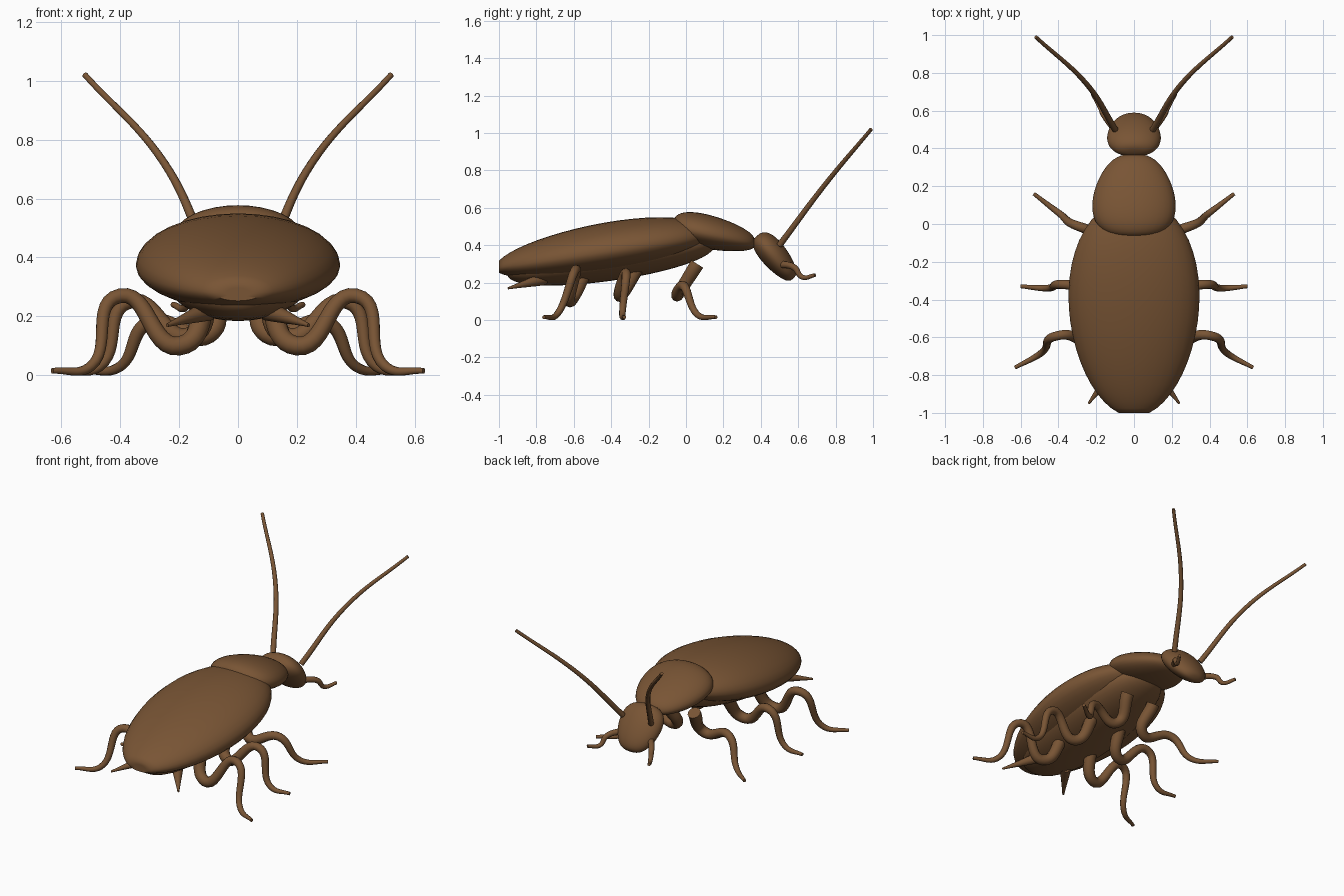
import bpy, bmesh, math
from mathutils import Matrix

cube = bpy.data.objects.get("Cube")
if cube:
    bpy.data.objects.remove(cube, do_unlink=True)

# Single brown shell colour
brown = bpy.data.materials.new("chestnut_brown")
brown.use_nodes = True
colour = (0.19, 0.09, 0.035, 1)
brown.diffuse_color = colour
brown.node_tree.nodes["Principled BSDF"].inputs["Base Color"].default_value = colour


def make_active(ob):
    bpy.ops.object.select_all(action='DESELECT')
    ob.select_set(True)
    bpy.context.view_layer.objects.active = ob


def add_object(name, data):
    data.materials.append(brown)
    ob = bpy.data.objects.new(name, data)
    bpy.context.collection.objects.link(ob)
    make_active(ob)
    return ob


def shell(name, centre, length, width, above, below, slope=0, taper=0, blunt=0.5, tilt=0):
    """Egg along y: half sizes, sloping midline, narrowing front, blunt or pointed ends."""
    bm = bmesh.new()
    bmesh.ops.create_uvsphere(bm, u_segments=32, v_segments=24, radius=1,
                              matrix=Matrix.Rotation(math.pi / 2, 4, 'X'))
    for v in bm.verts:
        x, t, z = v.co
        swell = max(1 - t * t, 0.001) ** (blunt - 0.5) * (1 - taper * t)
        height = above if z > 0 else below
        y = t * length
        v.co = (x * swell * width, y, z * swell * height + slope * y)
    bm.transform(Matrix.Translation(centre) @ Matrix.Rotation(math.radians(tilt), 4, 'X'))
    # Tail tip is cut off flat
    for v in bm.verts:
        v.co.y = max(v.co.y, -1)
    bmesh.ops.recalc_face_normals(bm, faces=bm.faces)
    mesh = bpy.data.meshes.new(name)
    bm.to_mesh(mesh)
    bm.free()
    add_object(name, mesh)
    bpy.ops.object.shade_smooth_by_angle(angle=math.radians(50))


def tube_pair(name, points, thick, thin):
    """Smooth tapering tube through the points, built on both sides."""
    for side, sign in (("left", 1), ("right", -1)):
        curve = bpy.data.curves.new(name, 'CURVE')
        curve.dimensions = '3D'
        curve.bevel_depth = 1
        curve.bevel_resolution = 3
        curve.use_fill_caps = True
        spline = curve.splines.new('BEZIER')
        last = len(points) - 1
        spline.bezier_points.add(last)
        for i, (x, y, z) in enumerate(points):
            p = spline.bezier_points[i]
            p.co = (sign * x, y, z)
            p.radius = thick + (thin - thick) * i / last
            p.handle_left_type = p.handle_right_type = 'AUTO'
        add_object(side + "_" + name, curve)
        bpy.ops.object.convert(target='MESH')
        bpy.ops.object.shade_smooth_by_angle(angle=math.radians(50))


def leg_pair(name, y, out, low, knee, sweep):
    """Leg dipping from the hip, rising to the knee and sweeping out to a flat foot."""
    tube_pair(name, [
        (0.1, y + 0.1, 0.3),
        (out, y, low),
        (out + 0.2, y + 0.03, knee),
        (out + 0.3, y + sweep / 2, 0.03),
        (out + 0.43, y + sweep, 0.015)], thick=0.04, thin=0.01)


# Body
shell("wing_case", (0, -0.44, 0.365), length=0.58, width=0.345, above=0.155, below=0.12,
      slope=0.15, taper=-0.1)
shell("belly", (0, -0.4, 0.34), length=0.56, width=0.25, above=0.1, below=0.13,
      slope=0.14, blunt=0.4)
shell("thorax_shield", (0, 0.15, 0.455), length=0.22, width=0.215, above=0.1, below=0.08,
      slope=-0.2, taper=0.2, blunt=0.35)
shell("head", (0, 0.475, 0.335), length=0.15, width=0.14, above=0.075, below=0.065,
      taper=0.15, blunt=0.35, tilt=-50)

# Feelers, mouth palps and tail spikes
tube_pair("antenna", [(0.1, 0.5, 0.4), (0.25, 0.74, 0.72), (0.52, 0.99, 1.02)],
          thick=0.017, thin=0.01)
tube_pair("palp", [(0.1, 0.5, 0.3), (0.16, 0.58, 0.28), (0.18, 0.62, 0.23), (0.22, 0.69, 0.24)],
          thick=0.02, thin=0.01)
tube_pair("tail_spike", [(0.1, -0.76, 0.22), (0.24, -0.95, 0.17)], thick=0.035, thin=0.006)

# Three pairs of legs
leg_pair("front_leg", y=-0.04, out=0.1, low=0.14, knee=0.18, sweep=0.2)
leg_pair("middle_leg", y=-0.35, out=0.17, low=0.13, knee=0.25, sweep=0.02)
leg_pair("back_leg", y=-0.62, out=0.2, low=0.1, knee=0.27, sweep=-0.14)
